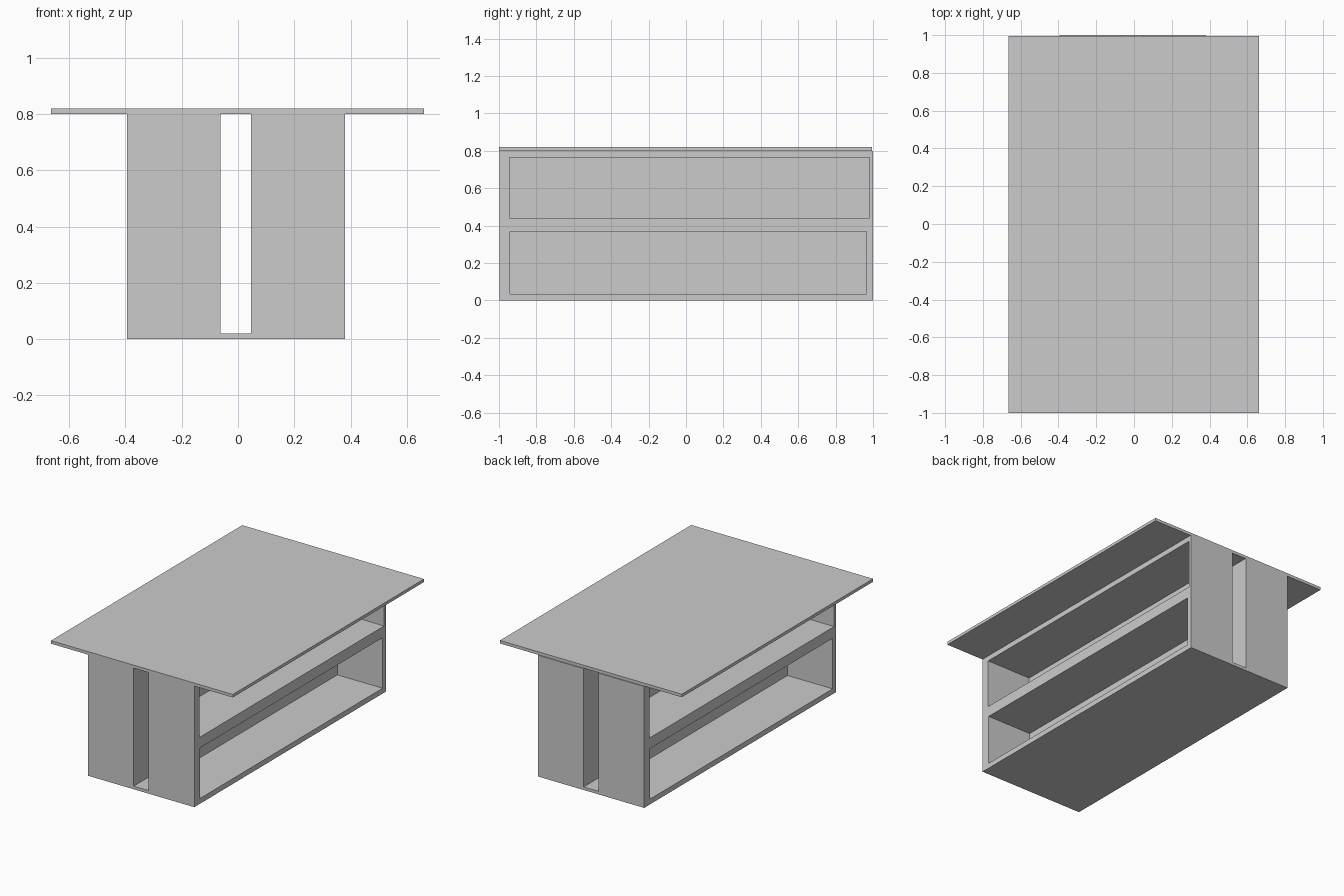
import bpy
import bmesh
from mathutils import Vector

default = bpy.data.objects.get("Cube")
if default:
    bpy.data.objects.remove(default, do_unlink=True)

grey = bpy.data.materials.new("plain grey")
grey.use_nodes = True
grey.diffuse_color = (0.6, 0.6, 0.6, 1)
grey.node_tree.nodes["Principled BSDF"].inputs["Base Color"].default_value = grey.diffuse_color


def box(name, low, high):
    """Axis-aligned box between two corners."""
    low, high = Vector(low), Vector(high)
    bm = bmesh.new()
    bmesh.ops.create_cube(bm, size=1)
    for v in bm.verts:
        v.co = (low + high) / 2 + v.co * (high - low)
    mesh = bpy.data.meshes.new(name)
    bm.to_mesh(mesh)
    bm.free()
    mesh.materials.append(grey)
    obj = bpy.data.objects.new(name, mesh)
    bpy.context.collection.objects.link(obj)
    return obj


def carve(obj, low, high):
    """Cut a box-shaped hollow out of an object."""
    cutter = box("cutter", low, high)
    cutter.hide_render = True
    mod = obj.modifiers.new("hollow", 'BOOLEAN')
    mod.operation = 'DIFFERENCE'
    mod.solver = 'EXACT'
    mod.object = cutter
    bpy.context.view_layer.objects.active = obj
    bpy.ops.object.modifier_apply(modifier=mod.name)
    bpy.data.objects.remove(cutter, do_unlink=True)


# Overhanging top board
box("table_top", (-0.665, -1, 0.8), (0.662, 0.994, 0.82))

# Cabinet body with a slot running front to back
SIDE_L, SIDE_R = 0.38, -0.395
SLOT_L, SLOT_R = 0.047, -0.063
WALL = 0.003
body = box("cabinet_body", (SIDE_R, -0.998, 0), (SIDE_L, 1, 0.8))
carve(body, (SLOT_R, -1.1, 0.02), (SLOT_L, 1.1, 0.9))

# Two open shelves on each side, the right pair turned half round
for y0, y1, z0, z1 in ((-0.945, 0.98, 0.44, 0.765), (-0.94, 0.965, 0.035, 0.368)):
    carve(body, (SLOT_L + WALL, y0, z0), (SIDE_L + 0.1, y1, z1))
    carve(body, (SIDE_R - 0.1, -y1, z0), (SLOT_R - WALL, -y0, z1))
